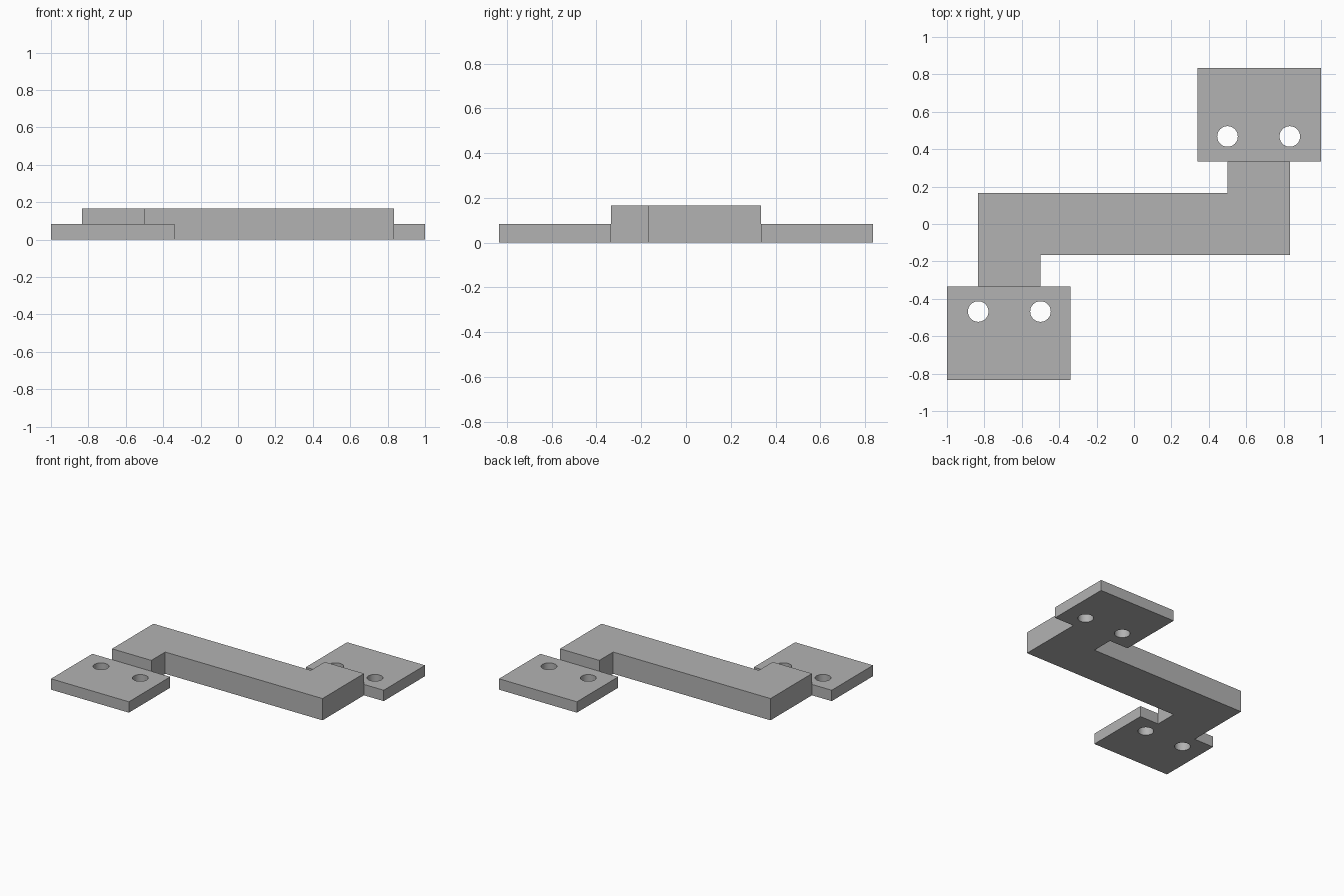
import bpy
import bmesh
import math

cube = bpy.data.objects.get("Cube")
if cube:
    bpy.data.objects.remove(cube, do_unlink=True)

BAR_H = 1 / 6       # thickness of the cranked bar
PLATE_H = BAR_H / 2  # thickness of the mounting plates

grey = bpy.data.materials.new("plain grey")
grey.use_nodes = True
colour = (0.45, 0.45, 0.45, 1)
grey.diffuse_color = colour
grey.node_tree.nodes["Principled BSDF"].inputs["Base Color"].default_value = colour


def circle(x, y, r, sides=40):
    steps = [2 * math.pi * i / sides for i in range(sides)]
    return [(x + r * math.cos(a), y + r * math.sin(a)) for a in steps]


def slab(name, loops, height):
    """Fill an outline, with any further loops as holes, and extrude it up."""
    bm = bmesh.new()
    for loop in loops:
        verts = [bm.verts.new((x, y, 0)) for x, y in loop]
        for a, b in zip(verts, verts[1:] + verts[:1]):
            bm.edges.new((a, b))
    bmesh.ops.triangle_fill(bm, edges=bm.edges[:], use_beauty=True)
    top = bmesh.ops.extrude_face_region(bm, geom=bm.faces[:], use_keep_orig=True)
    for v in top["geom"]:
        if isinstance(v, bmesh.types.BMVert):
            v.co.z = height
    bmesh.ops.recalc_face_normals(bm, faces=bm.faces[:])
    mesh = bpy.data.meshes.new(name)
    bm.to_mesh(mesh)
    bm.free()
    mesh.materials.append(grey)
    obj = bpy.data.objects.new(name, mesh)
    bpy.context.collection.objects.link(obj)
    bpy.ops.object.select_all(action="DESELECT")
    obj.select_set(True)
    bpy.context.view_layer.objects.active = obj
    bpy.ops.object.shade_smooth_by_angle(angle=math.radians(30))
    return obj


# Cranked bar: half the outline, repeated by a half turn
half = [(-0.833, 0.167), (-0.833, -0.335), (-0.5, -0.335), (-0.5, -0.167)]
slab("cranked_bar", [half + [(-x, -y) for x, y in half]], BAR_H)

# Mounting plates with two bolt holes, one the half turn of the other
outline = [(0.34, 0.335), (1, 0.335), (1, 0.835), (0.34, 0.835)]
holes = [circle(x, 0.468, 0.055) for x in (0.5, 0.833)]
for name, s in (("back_plate", 1), ("front_plate", -1)):
    loops = [[(s * x, s * y) for x, y in loop] for loop in [outline] + holes]
    slab(name, loops, PLATE_H)
